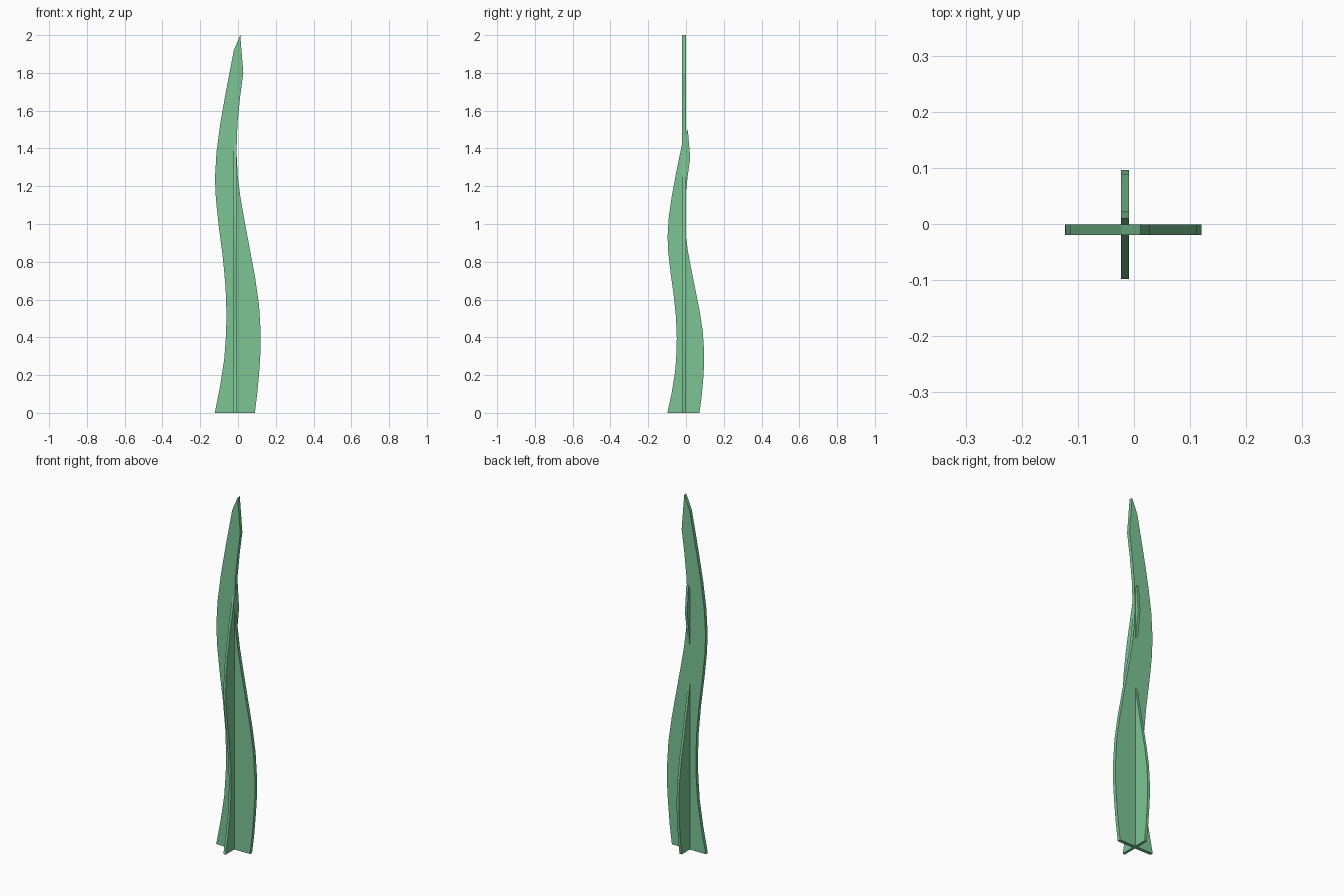
import bpy
import bmesh

if "Cube" in bpy.data.objects:
    bpy.data.objects.remove(bpy.data.objects["Cube"])

# Wavy blade outline: (left edge, right edge), both listed bottom to top
LEFT = [(-0.123, 0), (-0.095, 0.14), (-0.072, 0.29), (-0.063, 0.42), (-0.061, 0.53),
        (-0.066, 0.67), (-0.08, 0.82), (-0.102, 0.99), (-0.117, 1.13), (-0.122, 1.24),
        (-0.114, 1.38), (-0.094, 1.53), (-0.066, 1.69), (-0.022, 1.92)]
RIGHT = [(0.089, 0), (0.103, 0.11), (0.114, 0.24), (0.12, 0.34), (0.12, 0.43),
         (0.111, 0.575), (0.09, 0.72), (0.062, 0.87), (0.034, 1.02), (0.013, 1.14),
         (-0.001, 1.25), (-0.008, 1.38), (-0.003, 1.53), (0.012, 1.68), (0.028, 1.80)]
TIP = [(0.012, 2.0)]

green = bpy.data.materials.new("leaf_green")
green.diffuse_color = (0.2, 0.56, 0.3, 1)
green.use_nodes = True
green.node_tree.nodes["Principled BSDF"].inputs["Base Color"].default_value = green.diffuse_color


def blade(name, place, thickness_vec):
    """Extrude the leaf outline; place() maps (width, height) to 3D."""
    bm = bmesh.new()
    outline = LEFT[::-1] + RIGHT + TIP
    face = bm.faces.new([bm.verts.new(place(w, h)) for w, h in outline])
    out = bmesh.ops.extrude_face_region(bm, geom=[face], use_keep_orig=True)
    moved = [g for g in out["geom"] if isinstance(g, bmesh.types.BMVert)]
    bmesh.ops.translate(bm, verts=moved, vec=thickness_vec)
    bmesh.ops.recalc_face_normals(bm, faces=bm.faces)
    mesh = bpy.data.meshes.new(name)
    bm.to_mesh(mesh)
    bm.free()
    mesh.materials.append(green)
    obj = bpy.data.objects.new(name, mesh)
    bpy.context.collection.objects.link(obj)
    return obj


# Tall blade facing the front
blade("tall_blade", lambda w, h: (w, -0.02, h), (0, 0.019, 0))

# Shorter crossing blade, same outline turned a quarter and scaled down
blade("short_blade", lambda w, h: (-0.023, w * 0.8 + 0.0, h * 0.75), (0.014, 0, 0))
